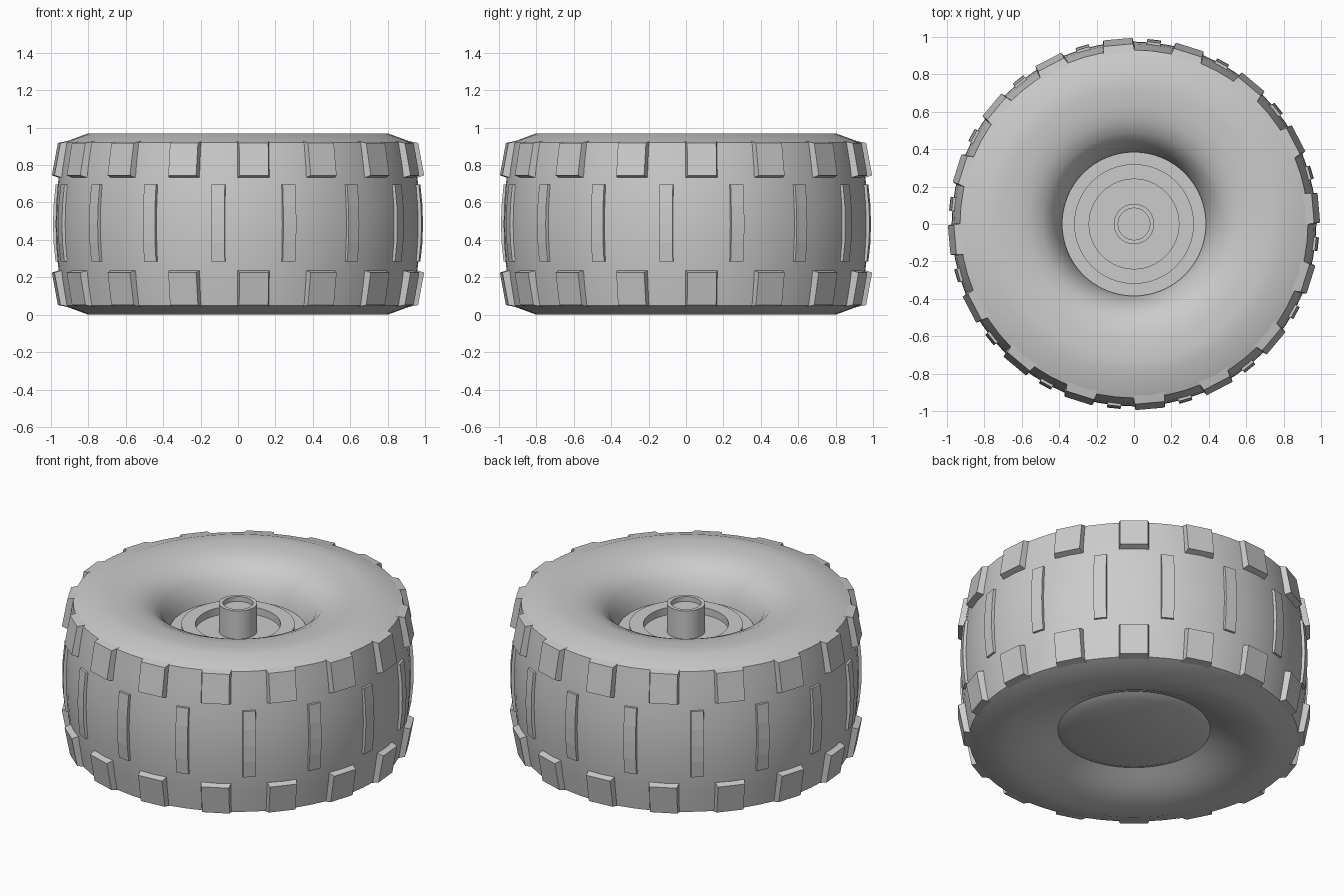
import bpy, bmesh
from math import radians, pi
from mathutils import Matrix, Vector

if "Cube" in bpy.data.objects:
    bpy.data.objects.remove(bpy.data.objects["Cube"])

MID = 0.485  # height of the wheel's middle plane


def finish(bm, name, smooth=None):
    bmesh.ops.recalc_face_normals(bm, faces=bm.faces)
    mesh = bpy.data.meshes.new(name)
    bm.to_mesh(mesh)
    bm.free()
    ob = bpy.data.objects.new(name, mesh)
    bpy.context.collection.objects.link(ob)
    if smooth:
        bpy.ops.object.select_all(action='DESELECT')
        bpy.context.view_layer.objects.active = ob
        ob.select_set(True)
        bpy.ops.object.shade_smooth_by_angle(angle=radians(smooth))
    return ob


def lathe(name, profile, steps=64, closed=False):
    """Spin an (r, z) profile around the z axis."""
    bm = bmesh.new()
    vs = [bm.verts.new((r, 0, z)) for r, z in profile]
    es = [bm.edges.new(p) for p in zip(vs, vs[1:])]
    if closed:
        es.append(bm.edges.new((vs[-1], vs[0])))
    bmesh.ops.spin(bm, geom=vs + es, axis=(0, 0, 1), cent=(0, 0, 0),
                   angle=2 * pi, steps=steps, use_duplicate=False)
    bmesh.ops.remove_doubles(bm, verts=bm.verts, dist=0.0005)
    return finish(bm, name, 30)


def tread_row(name, stations, half, taper, offset, flip=False, count=16):
    """Ring of lugs; stations are (z_outer, r_outer, z_base, r_base)."""
    bm = bmesh.new()
    for i in range(count):
        rot = Matrix.Rotation(radians(offset) + 2 * pi * i / count, 3, 'Z')
        rings = []
        for zo, ro, zb, rb in stations:
            pts = [(-half - taper, -rb, zb), (-half, -ro, zo),
                   (half, -ro, zo), (half + taper, -rb, zb)]
            if flip:
                pts = [(x, y, 2 * MID - z) for x, y, z in pts]
            rings.append([bm.verts.new(rot @ Vector(p)) for p in pts])
        for a, b in zip(rings, rings[1:]):
            for j in range(4):
                k = (j + 1) % 4
                bm.faces.new((a[j], a[k], b[k], b[j]))
        bm.faces.new(rings[0])
        bm.faces.new(rings[-1][::-1])
    return finish(bm, name)


# tyre carcass with deep dish on top and shallow dish below
lathe("tyre", [
    (0.375, 0.66), (0.385, 0.73), (0.405, 0.80), (0.44, 0.87), (0.49, 0.92),
    (0.56, 0.952), (0.64, 0.966), (0.72, 0.97), (0.80, 0.97),
    (0.93, 0.922), (0.95, 0.80), (0.963, 0.70), (0.972, 0.59), (0.975, MID),
    (0.972, 0.38), (0.963, 0.27), (0.95, 0.17), (0.93, 0.048),
    (0.80, 0.0), (0.72, 0.003), (0.64, 0.018), (0.56, 0.045),
    (0.49, 0.08), (0.43, 0.11)])

# shoulder lugs, top and bottom
shoulder = [(0.745, 0.992, 0.725, 0.93), (0.918, 0.96, 0.932, 0.89)]
for name, flip in (("upper_lugs", False), ("lower_lugs", True)):
    tread_row(name, shoulder, 0.078, 0.012, 5, flip)

# thin bars around the middle
bars = [(z, r, z, 0.94) for z, r in
        ((0.285, 0.977), (0.385, 0.988), (MID, 0.991), (0.585, 0.988), (0.695, 0.977))]
tread_row("centre_bars", bars, 0.036, 0.003, -6.25)

# hub cap on the underside
lathe("hub_back", [(0, 0.085), (0.375, 0.085), (0.43, 0.11), (0.42, 0.16), (0, 0.16)])

# hub face with raised ring
lathe("hub_face", [(0, 0.74), (0.24, 0.74), (0.24, 0.785), (0.32, 0.785),
                   (0.32, 0.75), (0.385, 0.75), (0.385, 0.64), (0, 0.64)])

# axle socket
lathe("axle_socket", [(0, 0.885), (0.085, 0.885), (0.085, 0.915),
                      (0.108, 0.915), (0.108, 0.73), (0, 0.73)], steps=32)
